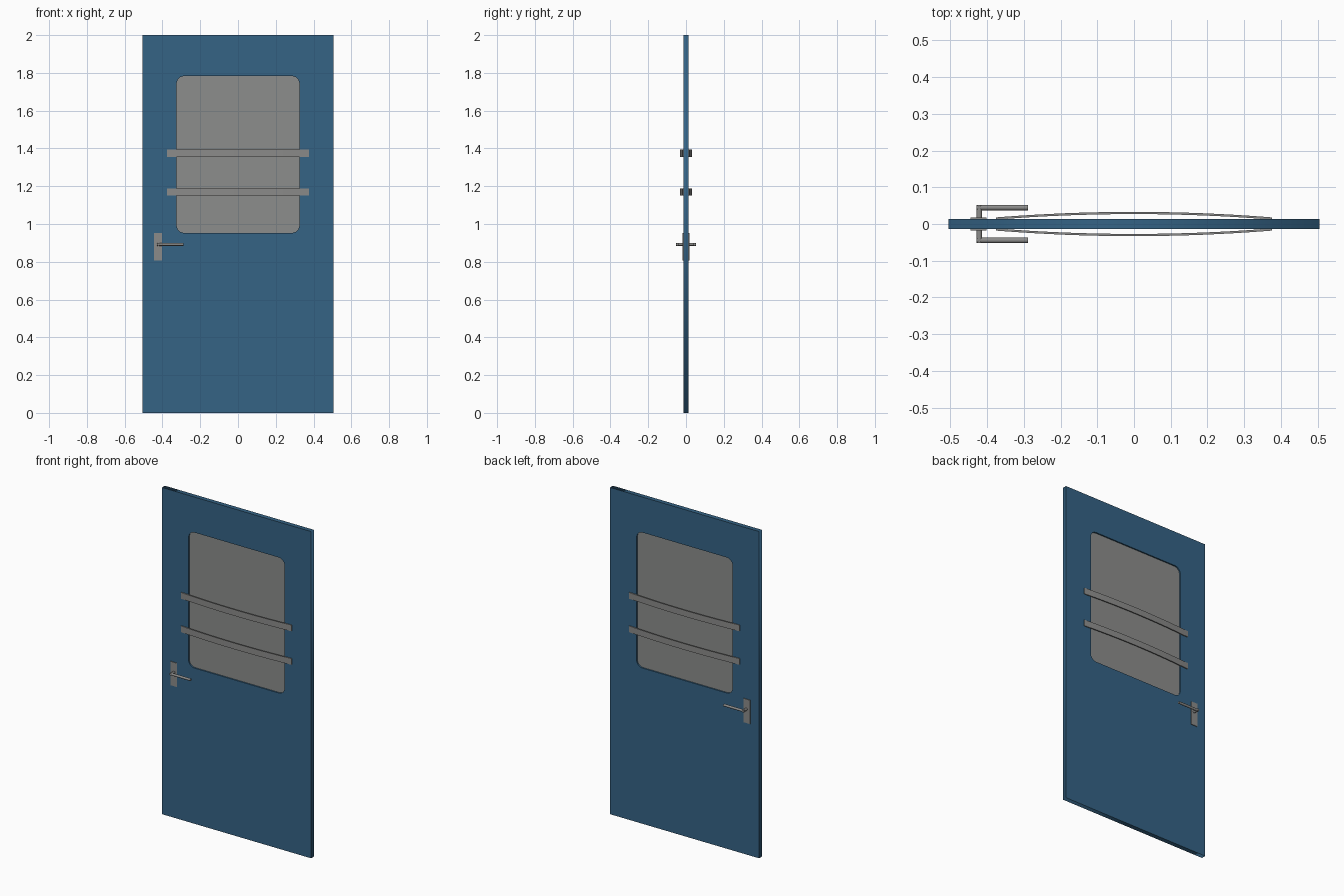
import bpy, bmesh, math
from mathutils import Matrix, Vector

if "Cube" in bpy.data.objects:
    bpy.data.objects.remove(bpy.data.objects["Cube"])


def material(name, rgb):
    m = bpy.data.materials.new(name)
    m.diffuse_color = (*rgb, 1)
    m.use_nodes = True
    m.node_tree.nodes["Principled BSDF"].inputs["Base Color"].default_value = m.diffuse_color
    return m


BLUE = material("blue paint", (0.035, 0.125, 0.235))
GLASS = material("grey glass", (0.265, 0.27, 0.262))
METAL = material("grey metal", (0.26, 0.26, 0.255))


def rounded_rect(x0, x1, z0, z1, r, seg=6):
    pts = []
    for cx, cz, a0 in ((x1 - r, z1 - r, 0), (x0 + r, z1 - r, 90),
                       (x0 + r, z0 + r, 180), (x1 - r, z0 + r, 270)):
        for i in range(seg + 1):
            a = math.radians(a0 + 90 * i / seg)
            pts.append((cx + r * math.cos(a), cz + r * math.sin(a)))
    return pts


def slab(name, loops, half, mat):
    """Filled outline(s) in the XZ plane, extruded along y; inner loops are holes."""
    cu = bpy.data.curves.new(name, 'CURVE')
    cu.dimensions = '2D'
    cu.fill_mode = 'BOTH'
    cu.extrude = half
    for pts in loops:
        s = cu.splines.new('POLY')
        s.points.add(len(pts) - 1)
        for p, (x, z) in zip(s.points, pts):
            p.co = (x, z, 0, 1)
        s.use_cyclic_u = True
    ob = bpy.data.objects.new(name, cu)
    bpy.context.collection.objects.link(ob)
    ob.rotation_euler.x = math.pi / 2
    bpy.ops.object.select_all(action='DESELECT')
    ob.select_set(True)
    bpy.context.view_layer.objects.active = ob
    bpy.ops.object.convert(target='MESH')
    ob = bpy.context.view_layer.objects.active
    ob.data.materials.clear()
    ob.data.materials.append(mat)
    return ob


def finish(name, bm, mat, smooth=False):
    bmesh.ops.recalc_face_normals(bm, faces=bm.faces)
    me = bpy.data.meshes.new(name)
    bm.to_mesh(me)
    bm.free()
    me.materials.append(mat)
    ob = bpy.data.objects.new(name, me)
    bpy.context.collection.objects.link(ob)
    if smooth:
        bpy.ops.object.select_all(action='DESELECT')
        ob.select_set(True)
        bpy.context.view_layer.objects.active = ob
        bpy.ops.object.shade_smooth_by_angle(angle=math.radians(40))
    return ob


def add_box(bm, lo, hi):
    lo, hi = Vector(lo), Vector(hi)
    size = hi - lo
    m = Matrix.Translation((lo + hi) / 2) @ Matrix.Diagonal((*[abs(v) for v in size], 1))
    bmesh.ops.create_cube(bm, size=1, matrix=m)


def add_rod(bm, a, b, r):
    a, b = Vector(a), Vector(b)
    m = Matrix.Translation((a + b) / 2) @ (b - a).to_track_quat('Z', 'Y').to_matrix().to_4x4()
    bmesh.ops.create_cone(bm, cap_ends=True, segments=16, radius1=r, radius2=r,
                          depth=(b - a).length, matrix=m)


# Door leaf with window opening, and the recessed pane
outer = [(-0.505, 0), (0.505, 0), (0.505, 2), (-0.505, 2)]
slab("door_leaf", [outer, rounded_rect(-0.325, 0.325, 0.953, 1.783, 0.04)], 0.014, BLUE)
slab("window_pane", [rounded_rect(-0.33, 0.33, 0.948, 1.788, 0.04)], 0.006, GLASS)

# Bowed guard bars across the window, on both sides
for side, label in ((-1, "front"), (1, "back")):
    for level, zc in (("lower", 1.17), ("upper", 1.375)):
        bm = bmesh.new()
        prev = None
        n = 20
        for i in range(n + 1):
            x = -0.375 + 0.75 * i / n
            y = 0.012 + 0.015 * (1 - (x / 0.375) ** 2)
            ring = [bm.verts.new((x, side * yy, zc + dz)) for yy, dz in
                    ((y, -0.019), (y + 0.006, -0.019), (y + 0.006, 0.019), (y, 0.019))]
            if prev:
                for k in range(4):
                    j = (k + 1) % 4
                    bm.faces.new((prev[k], prev[j], ring[j], ring[k]))
            if i in (0, n):
                bm.faces.new(ring)
            prev = ring
        finish(f"{label}_{level}_guard_bar", bm, METAL, True)

    # Handle plate
    bm = bmesh.new()
    add_box(bm, (-0.445, side * 0.012, 0.807), (-0.402, side * 0.018, 0.953))
    finish(f"{label}_handle_plate", bm, METAL)

    # Handle stem and lever
    bm = bmesh.new()
    add_rod(bm, (-0.421, side * 0.014, 0.892), (-0.421, side * 0.052, 0.892), 0.0075)
    add_rod(bm, (-0.428, side * 0.0445, 0.892), (-0.288, side * 0.0445, 0.892), 0.0075)
    finish(f"{label}_handle_lever", bm, METAL, True)
